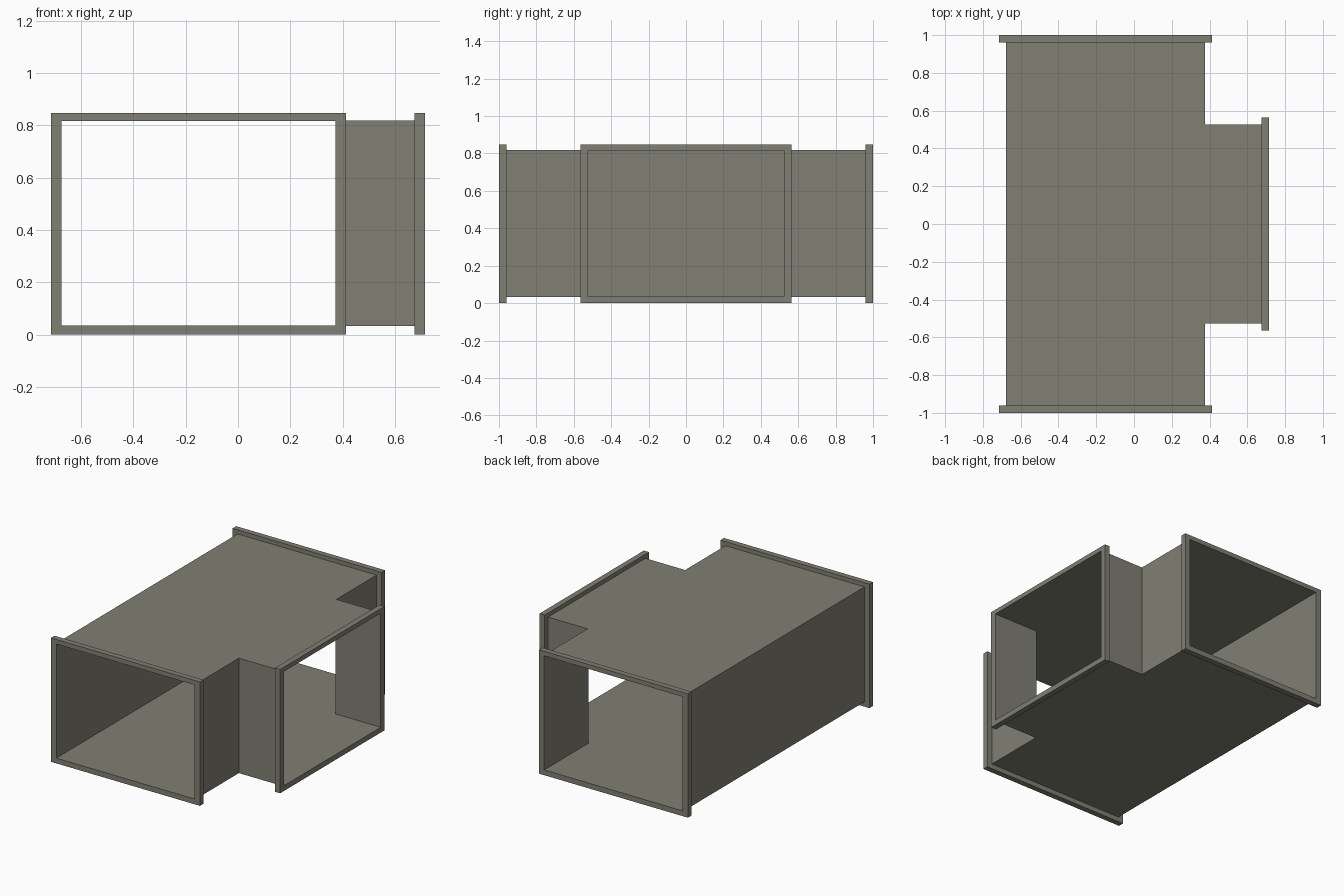
import bpy, bmesh
from mathutils import Vector

if "Cube" in bpy.data.objects:
    bpy.data.objects.remove(bpy.data.objects["Cube"])

CX = -0.151            # centre line of the main duct
HW = 0.526             # half width of the sheet body
FW = 0.5635            # half width of the flanges
XE = 0.7135            # outer end of the branch
FD = 0.039             # flange depth along the duct
Z0, Z1 = 0.033, 0.819  # body bottom and top
ZT = 0.847             # flange top
T = 0.003              # sheet thickness

metal = bpy.data.materials.new("dark_sheet_metal")
metal.diffuse_color = (0.22, 0.215, 0.175, 1)
metal.use_nodes = True
metal.node_tree.nodes["Principled BSDF"].inputs["Base Color"].default_value = metal.diffuse_color


def finish(name, bm):
    me = bpy.data.meshes.new(name)
    bm.to_mesh(me)
    bm.free()
    me.materials.append(metal)
    ob = bpy.data.objects.new(name, me)
    bpy.context.collection.objects.link(ob)
    return ob


# T-shaped sheet body, open at its three ends
ye, xl, xr, xb = 1 - FD, CX - HW, CX + HW, XE - FD
outline = [(xl, -ye), (xr, -ye), (xr, -HW), (xb, -HW),
           (xb, HW), (xr, HW), (xr, ye), (xl, ye)]
open_sides = {0, 3, 6}
bm = bmesh.new()
low = [bm.verts.new((x, y, Z0)) for x, y in outline]
top = [bm.verts.new((x, y, Z1)) for x, y in outline]
bm.faces.new(low[::-1])
bm.faces.new(top)
for i in range(8):
    if i not in open_sides:
        j = (i + 1) % 8
        bm.faces.new((low[i], low[j], top[j], top[i]))
body = finish("duct_body", bm)
mod = body.modifiers.new("sheet", 'SOLIDIFY')
mod.thickness = T
mod.offset = -1
mod.use_even_offset = True


# Rectangular flange ring, swept along the duct direction
def flange(name, origin, across, along):
    o, u, d = Vector(origin), Vector(across), Vector(along) * FD
    up = Vector((0, 0, 1))
    iw = HW - T

    def loop(w, a, b, off):
        return [bm.verts.new(o + u * s * w + up * z + off)
                for s, z in ((-1, a), (1, a), (1, b), (-1, b))]

    bm = bmesh.new()
    zero = Vector((0, 0, 0))
    rings = [loop(FW, 0, ZT, zero), loop(FW, 0, ZT, d),
             loop(iw, Z0 + T, Z1 - T, d), loop(iw, Z0 + T, Z1 - T, zero)]
    for k in range(4):
        a, b = rings[k], rings[(k + 1) % 4]
        for i in range(4):
            j = (i + 1) % 4
            bm.faces.new((a[i], a[j], b[j], b[i]))
    bmesh.ops.recalc_face_normals(bm, faces=bm.faces[:])
    return finish(name, bm)


flange("front_flange", (CX, -1, 0), (1, 0, 0), (0, 1, 0))
flange("back_flange", (CX, 1, 0), (1, 0, 0), (0, -1, 0))
flange("branch_flange", (XE, 0, 0), (0, 1, 0), (-1, 0, 0))
